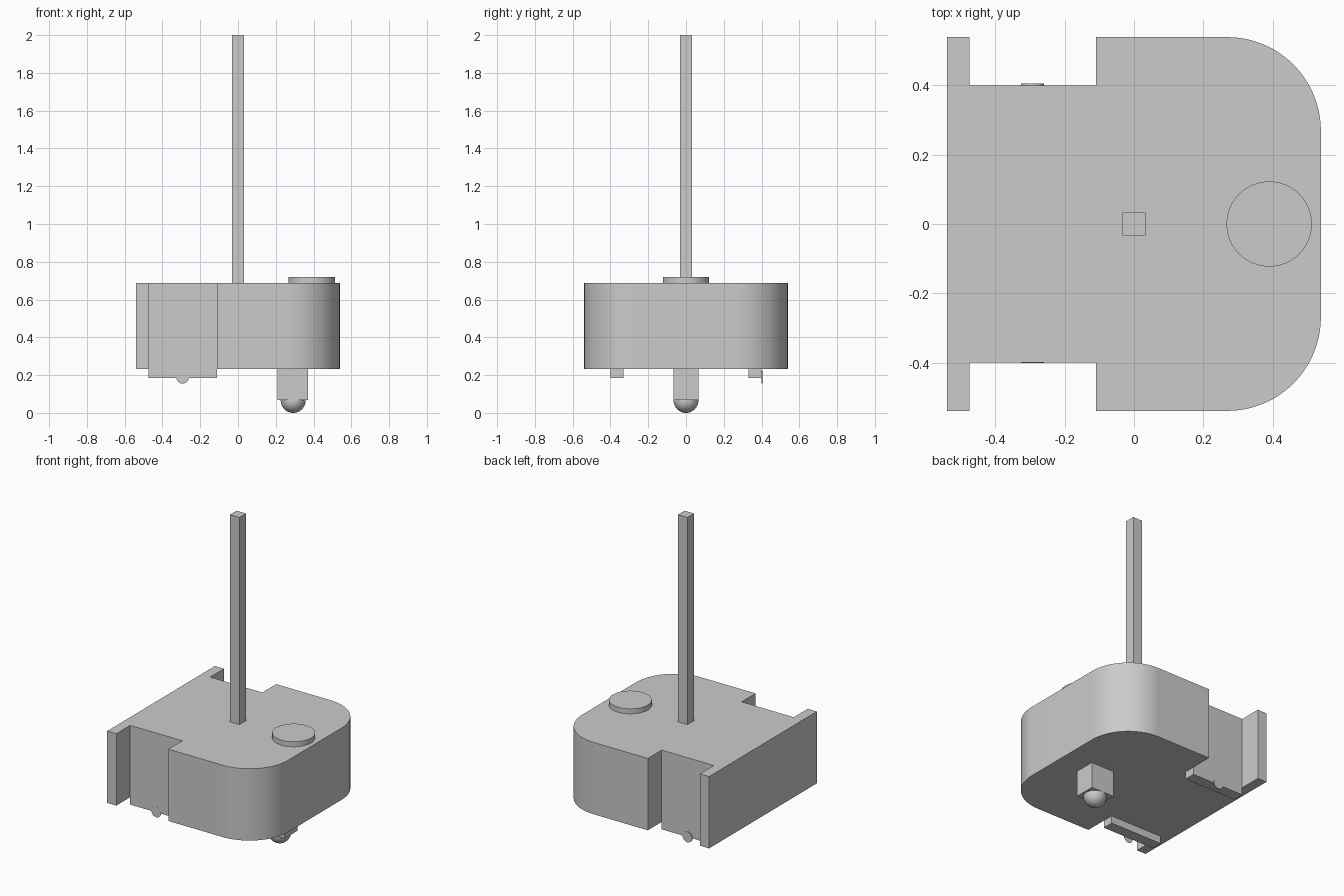
import bpy, bmesh, math
from mathutils import Matrix, Vector

if "Cube" in bpy.data.objects:
    bpy.data.objects.remove(bpy.data.objects["Cube"], do_unlink=True)

GREY = (0.6, 0.6, 0.6, 1)
grey = bpy.data.materials.new("plain grey")
grey.use_nodes = True
grey.diffuse_color = GREY
grey.node_tree.nodes["Principled BSDF"].inputs["Base Color"].default_value = GREY


def finish(name, bm, smooth=False):
    bmesh.ops.recalc_face_normals(bm, faces=bm.faces)
    mesh = bpy.data.meshes.new(name)
    bm.to_mesh(mesh)
    bm.free()
    mesh.materials.append(grey)
    obj = bpy.data.objects.new(name, mesh)
    bpy.context.collection.objects.link(obj)
    if smooth:
        bpy.ops.object.select_all(action='DESELECT')
        obj.select_set(True)
        bpy.context.view_layer.objects.active = obj
        bpy.ops.object.shade_smooth_by_angle(angle=math.radians(30))
    return obj


def box(name, lo, hi):
    lo, hi = Vector(lo), Vector(hi)
    bm = bmesh.new()
    bmesh.ops.create_cube(bm, size=1)
    for v in bm.verts:
        v.co = (lo + hi) / 2 + v.co * (hi - lo)
    return finish(name, bm)


def cylinder(name, centre, radius, depth, along_y=False):
    matrix = Matrix.Translation(centre)
    if along_y:
        matrix = matrix @ Matrix.Rotation(math.pi / 2, 4, 'X')
    bm = bmesh.new()
    bmesh.ops.create_cone(bm, cap_ends=True, segments=64, radius1=radius,
                          radius2=radius, depth=depth, matrix=matrix)
    return finish(name, bm, smooth=True)


HALF, CORNER = 0.539, 0.27
BASE, TOP = 0.233, 0.688
NOTCH_BACK, NOTCH_FRONT, NOTCH_Y = -0.475, -0.11, 0.4

# Body: half outline with wheel notch and rounded corner, mirrored in y
half = [(-HALF, HALF), (NOTCH_BACK, HALF), (NOTCH_BACK, NOTCH_Y),
        (NOTCH_FRONT, NOTCH_Y), (NOTCH_FRONT, HALF)]
for i in range(25):
    a = math.pi / 2 * (1 - i / 24)
    half.append((HALF - CORNER + CORNER * math.cos(a),
                 HALF - CORNER + CORNER * math.sin(a)))
outline = half + [(x, -y) for x, y in reversed(half)]
bm = bmesh.new()
face = bm.faces.new([bm.verts.new((x, y, BASE)) for x, y in outline])
walls = bmesh.ops.extrude_face_region(bm, geom=[face], use_keep_orig=True)
raised = [g for g in walls["geom"] if isinstance(g, bmesh.types.BMVert)]
bmesh.ops.translate(bm, verts=raised, vec=(0, 0, TOP - BASE))
finish("body", bm, smooth=True)

# Motors hanging below each notch wall
for side, name in ((-1, "right_motor"), (1, "left_motor")):
    ys = sorted((side * 0.33, side * NOTCH_Y))
    box(name, (NOTCH_BACK, ys[0], 0.186), (NOTCH_FRONT, ys[1], BASE))

# Axle stubs: one stands proud, the other is nearly flush
cylinder("back_axle", (-0.293, 0.4025, 0.188), 0.033, 0.006, along_y=True)
cylinder("front_axle", (-0.293, -0.4, 0.188), 0.033, 0.001, along_y=True)

# Caster block and ball
box("caster_block", (0.21, -0.066, 0.069), (0.371, 0.066, BASE))
bm = bmesh.new()
bmesh.ops.create_uvsphere(bm, u_segments=48, v_segments=24, radius=0.066,
                          matrix=Matrix.Translation((0.292, 0, 0.066)))
finish("caster_ball", bm, smooth=True)

# Top button and mast
cylinder("top_button", (0.39, 0, (TOP + 0.72) / 2), 0.123, 0.72 - TOP)
box("mast", (-0.033, -0.033, TOP), (0.033, 0.033, 2))
